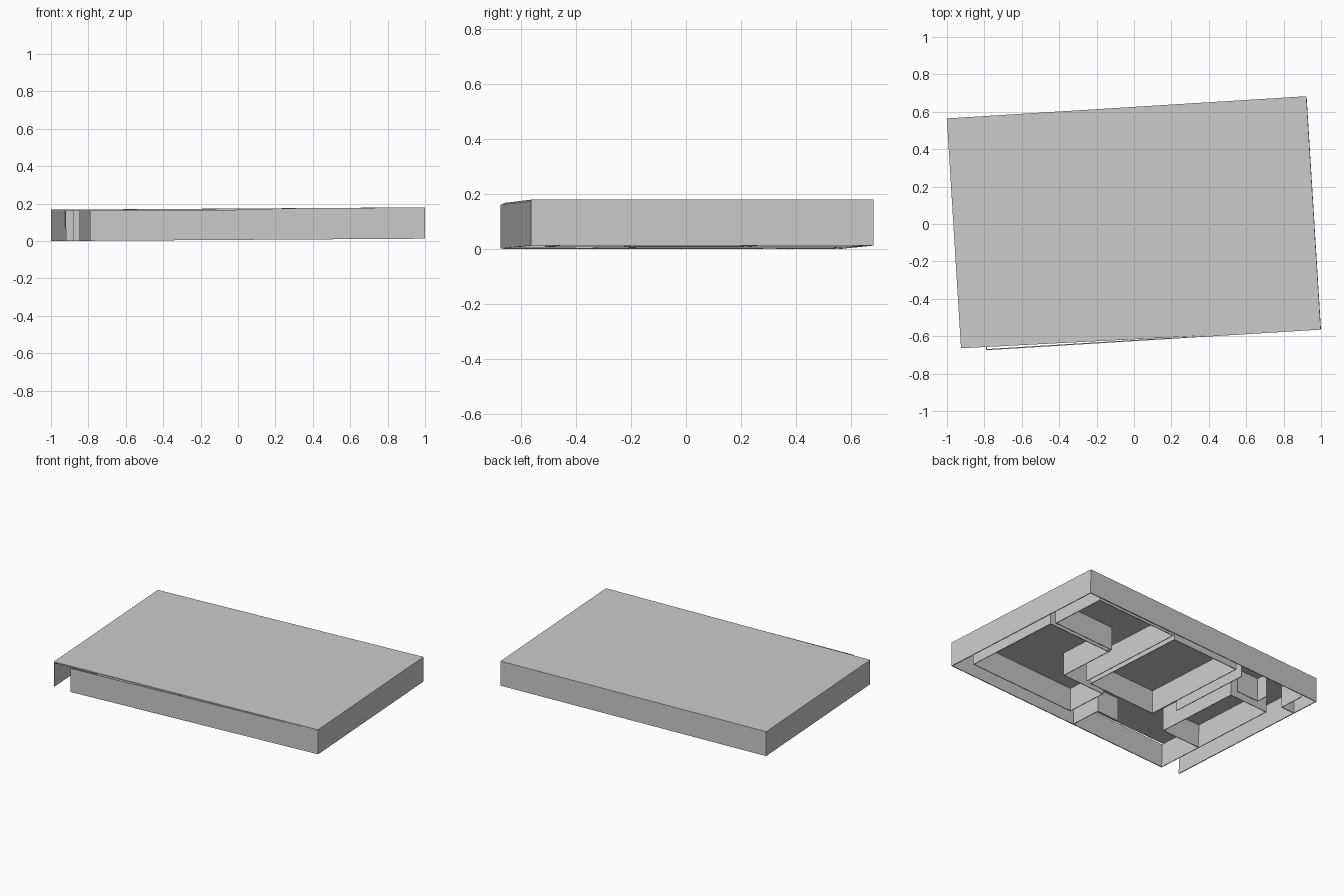
import bpy, bmesh, math

if "Cube" in bpy.data.objects:
    bpy.data.objects.remove(bpy.data.objects["Cube"])

TILT = (0, -0.0063, math.radians(3.53))   # whole model is slightly turned and tilted
HU, HV = 0.963, 0.625                     # half length and half depth
TOP = 0.167                               # wall height including roof
BASE = 0.0065


def finish(name, bm):
    bmesh.ops.recalc_face_normals(bm, faces=bm.faces[:])
    mesh = bpy.data.meshes.new(name)
    bm.to_mesh(mesh)
    bm.free()
    ob = bpy.data.objects.new(name, mesh)
    bpy.context.collection.objects.link(ob)
    ob.rotation_euler = TILT
    ob.location.z = BASE
    return ob


def prism(bm, pts, z0, z1):
    lo = [bm.verts.new((x, y, z0)) for x, y in pts]
    hi = [bm.verts.new((x, y, z1)) for x, y in pts]
    bm.faces.new(lo[::-1])
    bm.faces.new(hi)
    n = len(pts)
    for i in range(n):
        j = (i + 1) % n
        bm.faces.new((lo[i], lo[j], hi[j], hi[i]))


def walls(name, path, thick=0.005):
    """Thin wall along a path of (distance from right end, distance from back)."""
    bm = bmesh.new()
    pts = [(HU - s, HV - t) for s, t in path]
    h = thick / 2
    for (x0, y0), (x1, y1) in zip(pts, pts[1:]):
        a, b = min(x0, x1) - h, max(x0, x1) + h
        c, d = min(y0, y1) - h, max(y0, y1) + h
        prism(bm, [(a, c), (b, c), (b, d), (a, d)], 0, TOP - 0.006)
    return finish(name, bm)


# Roof slab, its front edge set back a little at the left
bm = bmesh.new()
prism(bm, [(-HU, -0.606), (HU, -HV), (HU, HV), (-HU, HV)], TOP - 0.008, TOP)
finish("roof", bm)

# Outer shell with the entrance gap at front left
walls("outer_wall", [(1.923, 1.228), (1.923, 0.003), (0.003, 0.003),
                     (0.003, 1.247), (1.79, 1.247)], 0.006)

# Main room at front right, L-shaped
walls("main_room_wall", [(0.58, 0.45), (0.086, 0.45), (0.086, 1.14),
                         (0.91, 1.14), (0.91, 0.85), (0.58, 0.85), (0.58, 0.44)])

# Back right room and hallway
walls("back_room_wall", [(0.73, 0.80), (0.73, 0.03), (0.105, 0.03),
                         (0.105, 0.42), (0.575, 0.42)])

# Middle room
walls("middle_room_wall", [(0.77, 0.81), (1.295, 0.81), (1.295, 0.06),
                           (0.77, 0.06), (0.77, 0.81)])

# Partition beside the middle room
walls("partition", [(1.38, 0.10), (1.38, 0.68)])

# Left room
walls("left_room_wall", [(1.49, 0.31), (1.49, 0.915), (1.79, 0.915),
                         (1.79, 0.31), (1.49, 0.31)])

# Niche at the back left
walls("niche_wall", [(1.49, 0.25), (1.66, 0.25), (1.66, 0.17)])
walls("corner_wall", [(1.82, 0.03), (1.82, 0.20), (1.923, 0.20)])

# Front hall
walls("hall_wall", [(1.035, 1.24), (1.035, 1.025), (1.20, 1.025)])
walls("entrance_jamb", [(1.79, 0.915), (1.79, 1.247)])
